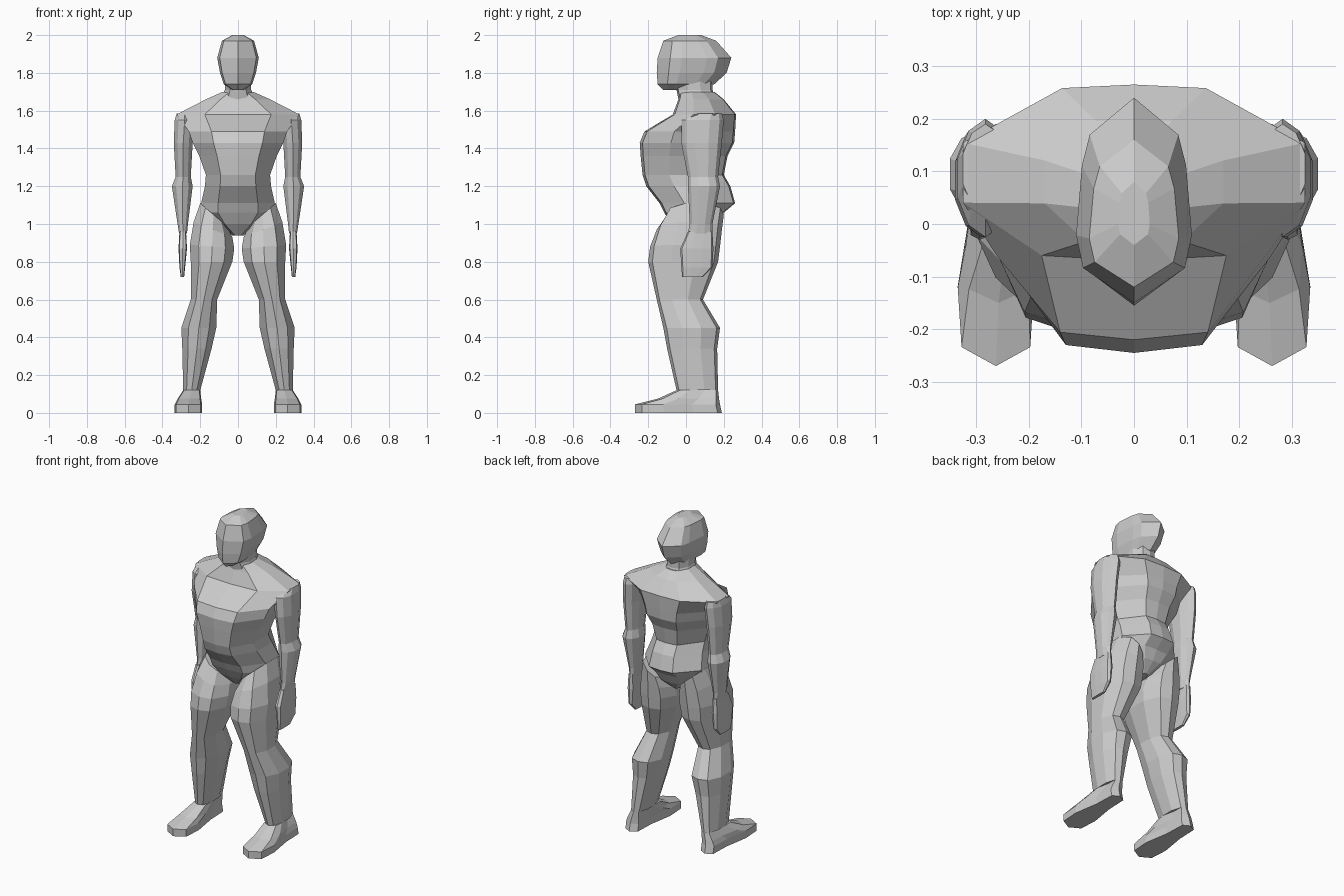
import bpy
import bmesh

cube = bpy.data.objects.get("Cube")
if cube:
    bpy.data.objects.remove(cube, do_unlink=True)

GREY = (0.6, 0.6, 0.6, 1.0)
grey = bpy.data.materials.new("plain grey")
grey.use_nodes = True
grey.diffuse_color = GREY
grey.node_tree.nodes["Principled BSDF"].inputs["Base Color"].default_value = GREY


def section(bm, ring, corner, back_corner, front_ridge, back_ridge, taper):
    """Ten-sided body section: ridges at front and back, two points per flank.
    An optional sixth value raises the outer side and lowers the inner."""
    z, x0, x1, y0, y1 = ring[:5]
    tilt = ring[5] if len(ring) > 5 else 0
    mid, half, depth = (x0 + x1) / 2, (x1 - x0) / 2, y1 - y0
    outline = [(corner, front_ridge), (1, 0.33), (taper, 0.67),
               (back_corner * taper, 1 - back_ridge)]
    points = [(0, 0)] + outline + [(0, 1)]
    points += [(-u, v) for u, v in reversed(outline)]
    return [bm.verts.new((mid + half * u, y0 + depth * v, z + tilt * u)) for u, v in points]


def loft(name, rings, corner=0.6, back_corner=0.6, front_ridge=0.05, back_ridge=0.05,
         taper=1.0, side=1):
    """Skin a stack of sections into one flat-shaded part."""
    bm = bmesh.new()
    loops = [section(bm, r, corner, back_corner, front_ridge, back_ridge, taper)
             for r in rings]
    for low, high in zip(loops, loops[1:]):
        for i in range(len(low)):
            j = (i + 1) % len(low)
            bm.faces.new((low[i], low[j], high[j], high[i]))
    bm.faces.new(loops[0])
    bm.faces.new(loops[-1])
    for v in bm.verts:
        v.co.x *= side
    bmesh.ops.recalc_face_normals(bm, faces=bm.faces)
    mesh = bpy.data.meshes.new(name)
    bm.to_mesh(mesh)
    bm.free()
    mesh.materials.append(grey)
    part = bpy.data.objects.new(name, mesh)
    bpy.context.collection.objects.link(part)
    return part


def centred(rows):
    """Rows of height, half width, front, back."""
    return [(z, -w, w, y0, y1) for z, w, y0, y1 in rows]


# Trunk, from crotch to collar
loft("torso", centred([
    (0.94, 0.03, -0.03, 0.11),
    (1.00, 0.13, -0.08, 0.17),
    (1.06, 0.195, -0.115, 0.20),
    (1.11, 0.195, -0.14, 0.26),
    (1.20, 0.175, -0.21, 0.235),
    (1.26, 0.17, -0.23, 0.20),
    (1.36, 0.205, -0.24, 0.22),
    (1.43, 0.24, -0.245, 0.255),
    (1.49, 0.26, -0.22, 0.26),
    (1.58, 0.325, -0.07, 0.265),
    (1.66, 0.17, -0.04, 0.20),
    (1.70, 0.08, -0.03, 0.15),
]), corner=0.54, back_corner=0.42, front_ridge=0.03, back_ridge=0.02)

# Neck and head
loft("neck", centred([
    (1.66, 0.09, -0.04, 0.16),
    (1.71, 0.07, -0.05, 0.14),
    (1.77, 0.07, -0.07, 0.14),
]))
loft("head", centred([
    (1.71, 0.03, -0.12, 0.04),
    (1.74, 0.075, -0.15, 0.15),
    (1.80, 0.095, -0.155, 0.215),
    (1.88, 0.11, -0.15, 0.24),
    (1.97, 0.085, -0.12, 0.16),
    (2.00, 0.03, -0.04, 0.08),
]), corner=0.88, back_corner=0.85, front_ridge=0.17, back_ridge=0.18, taper=0.9)

# Limbs: rows of height, inner x, outer x, front, back
ARM = [
    (1.585, 0.24, 0.325, 0.02, 0.19),
    (1.55, 0.23, 0.335, -0.025, 0.20),
    (1.43, 0.24, 0.34, -0.025, 0.19),
    (1.25, 0.25, 0.33, 0.01, 0.17),
    (1.20, 0.24, 0.35, 0.01, 0.18),
    (1.00, 0.265, 0.32, 0.02, 0.14),
    (0.95, 0.27, 0.312, 0.01, 0.14),
]
HAND = [
    (0.96, 0.275, 0.31, 0.01, 0.14),
    (0.87, 0.27, 0.315, -0.03, 0.145),
    (0.77, 0.28, 0.31, -0.025, 0.14),
    (0.72, 0.285, 0.303, -0.02, 0.09),
]
LEG = [
    (1.05, 0.06, 0.20, -0.10, 0.20, 0.06),
    (0.97, 0.03, 0.235, -0.155, 0.19, 0.04),
    (0.88, 0.02, 0.255, -0.19, 0.18, 0.01),
    (0.80, 0.03, 0.25, -0.20, 0.17),
    (0.60, 0.11, 0.25, -0.155, 0.09),
    (0.45, 0.115, 0.30, -0.12, 0.18),
    (0.34, 0.14, 0.295, -0.10, 0.165),
    (0.12, 0.20, 0.29, -0.05, 0.17),
]
FOOT = [
    (0.12, 0.20, 0.29, -0.05, 0.17),
    (0.075, 0.195, 0.32, -0.15, 0.175),
    (0.045, 0.19, 0.335, -0.27, 0.18),
    (0.00, 0.19, 0.335, -0.27, 0.19),
]
for word, side in (("left", 1), ("right", -1)):
    loft(word + "_arm", ARM, front_ridge=0.1, back_ridge=0.1, side=side)
    loft(word + "_hand", HAND, corner=0.8, back_corner=0.8, side=side)
    loft(word + "_leg", LEG, front_ridge=0.06, back_ridge=0.06, side=side)
    loft(word + "_foot", FOOT, corner=0.9, back_corner=0.9, front_ridge=0.08,
         taper=0.65, side=side)
